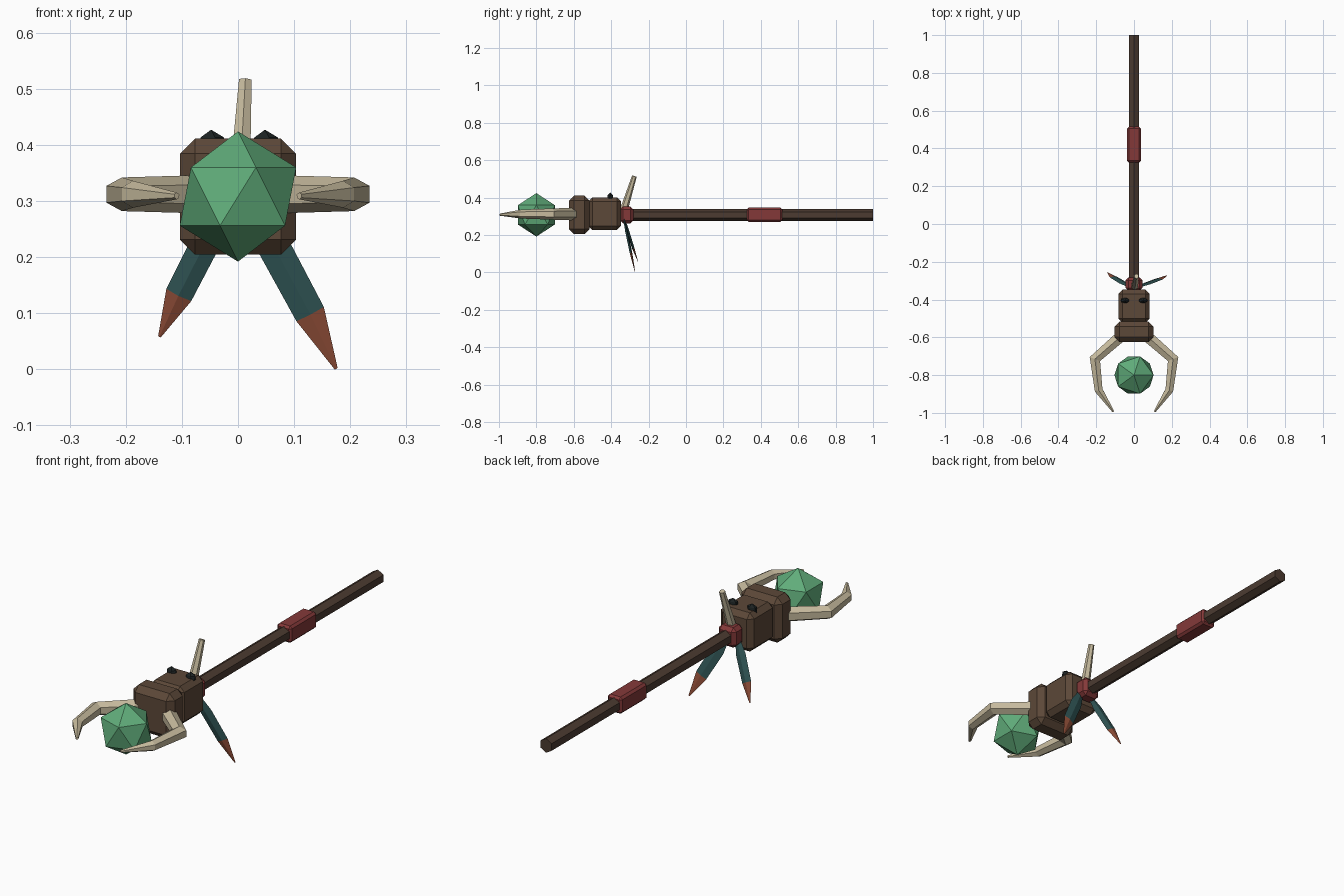
import bpy, bmesh, math
from mathutils import Vector, Matrix

if "Cube" in bpy.data.objects:
    bpy.data.objects.remove(bpy.data.objects["Cube"])

AXIS_Z = 0.308


def material(name, hex_code):
    rgb = [int(hex_code[i:i + 2], 16) / 255 for i in (0, 2, 4)]
    lin = [c / 12.92 if c <= 0.04045 else ((c + 0.055) / 1.055) ** 2.4 for c in rgb]
    m = bpy.data.materials.new(name)
    m.diffuse_color = (*lin, 1)
    m.use_nodes = True
    m.node_tree.nodes["Principled BSDF"].inputs["Base Color"].default_value = m.diffuse_color
    return m


HEAD = material("head brown", "5C4838")
WOOD = material("shaft brown", "4C3B31")
RED = material("binding red", "843939")
BONE = material("bone", "C6BA9D")
GEM = material("gem green", "60AC7A")
TEAL = material("feather teal", "315757")
RUST = material("feather rust", "94503A")
BLACK = material("eye black", "1C2222")


def finish(name, bm, *mats):
    bmesh.ops.recalc_face_normals(bm, faces=bm.faces)
    me = bpy.data.meshes.new(name)
    bm.to_mesh(me)
    bm.free()
    for m in mats:
        me.materials.append(m)
    ob = bpy.data.objects.new(name, me)
    bpy.context.collection.objects.link(ob)
    return ob


def block(name, size, centre, bevel, mat):
    """Box with chamfered edges."""
    bm = bmesh.new()
    bmesh.ops.create_cube(bm, size=1)
    bmesh.ops.scale(bm, vec=size, verts=bm.verts)
    bmesh.ops.bevel(bm, geom=bm.edges[:], offset=bevel, segments=1, affect='EDGES')
    bmesh.ops.translate(bm, vec=centre, verts=bm.verts)
    return finish(name, bm, mat)


def tube(name, points, radii, sides, mat, up=(0, 0, 1)):
    """Tapered faceted tube along a path, with one ridge towards 'up'."""
    bm = bmesh.new()
    pts = [Vector(p) for p in points]
    rings = []
    for i, p in enumerate(pts):
        d_in = (p - pts[i - 1]).normalized() if i else None
        d_out = (pts[i + 1] - p).normalized() if i < len(pts) - 1 else None
        d = (d_in + d_out).normalized() if d_in and d_out else (d_in or d_out)
        side = d.cross(Vector(up)).normalized()
        top = side.cross(d)
        # widen across the mitre so the tube keeps its thickness at bends
        mitre = 1 / max(0.5, d.dot(d_in)) if d_in else 1
        rings.append([bm.verts.new(p + radii[i] * (
            top * math.cos(k * math.tau / sides) + side * mitre * math.sin(k * math.tau / sides)))
            for k in range(sides)])
    for a, b in zip(rings, rings[1:]):
        for k in range(sides):
            n = (k + 1) % sides
            bm.faces.new((a[k], a[n], b[n], b[k]))
    bm.faces.new(rings[0])
    bm.faces.new(rings[-1])
    return finish(name, bm, mat)


def feather(name, root, split, tip, width):
    """Thin blade, teal up to the split and rust beyond it."""
    root, split, tip = Vector(root), Vector(split), Vector(tip)
    length = (tip - root).normalized()
    across = length.cross(Vector((0, 1, 0))).normalized()
    normal = across.cross(length)
    stations = [(root, 0.4), (root.lerp(split, 0.4), 1.0), (split, 0.95), (tip, 0.1)]
    bm = bmesh.new()
    rings = []
    for p, w in stations:
        a, n = across * width * w / 2, normal * 0.007 * w
        rings.append([bm.verts.new(p + v) for v in (a, n, -a, -n)])
    for i, (a, b) in enumerate(zip(rings, rings[1:])):
        for k in range(4):
            n = (k + 1) % 4
            bm.faces.new((a[k], a[n], b[n], b[k])).material_index = int(i == 2)
    bm.faces.new(rings[0])
    bm.faces.new(rings[-1]).material_index = 1
    return finish(name, bm, TEAL, RUST)


# Shaft, grip and collar
tube("shaft", [(0, -0.40, AXIS_Z), (0, 1, AXIS_Z)], [0.032, 0.032], 6, WOOD)
block("grip", (0.072, 0.19, 0.076), (0, 0.42, AXIS_Z), 0.010, RED)
block("collar", (0.088, 0.072, 0.09), (0, -0.318, AXIS_Z), 0.016, RED)

# Head blocks
block("head_back", (0.165, 0.175, 0.175), (0, -0.435, 0.314), 0.022, HEAD)
block("head_front", (0.206, 0.108, 0.206), (0, -0.571, AXIS_Z), 0.026, HEAD)

# Gem held between the claws
bm = bmesh.new()
bmesh.ops.create_icosphere(bm, subdivisions=1, radius=0.116,
                           matrix=Matrix.Translation((0, -0.80, AXIS_Z)))
finish("gem", bm, GEM)

# Claws and eyes on both sides
for s, label in ((-1, "left"), (1, "right")):
    tube("claw_" + label,
         [(s * 0.07, -0.595, 0.312), (s * 0.207, -0.715, 0.312),
          (s * 0.187, -0.88, 0.312), (s * 0.109, -0.994, 0.309)],
         [0.034, 0.030, 0.024, 0.006], 6, BONE)
    bm = bmesh.new()
    bmesh.ops.create_icosphere(bm, subdivisions=1, radius=1)
    bmesh.ops.scale(bm, vec=(0.026, 0.016, 0.025), verts=bm.verts)
    bmesh.ops.translate(bm, vec=(s * 0.048, -0.405, 0.402), verts=bm.verts)
    finish("eye_" + label, bm, BLACK)

# Bone spike standing on the collar
tube("spike", [(0.003, -0.332, 0.335), (0.013, -0.276, 0.515)], [0.021, 0.013], 6, BONE,
     up=(0, 1, 0))

# Hanging feathers, the right one longer
feather("feather_left", (-0.02, -0.335, 0.30), (-0.1055, -0.283, 0.1325),
        (-0.14, -0.257, 0.058), 0.052)
feather("feather_right", (0.02, -0.335, 0.30), (0.1285, -0.293, 0.0985),
        (0.175, -0.272, 0.001), 0.058)
